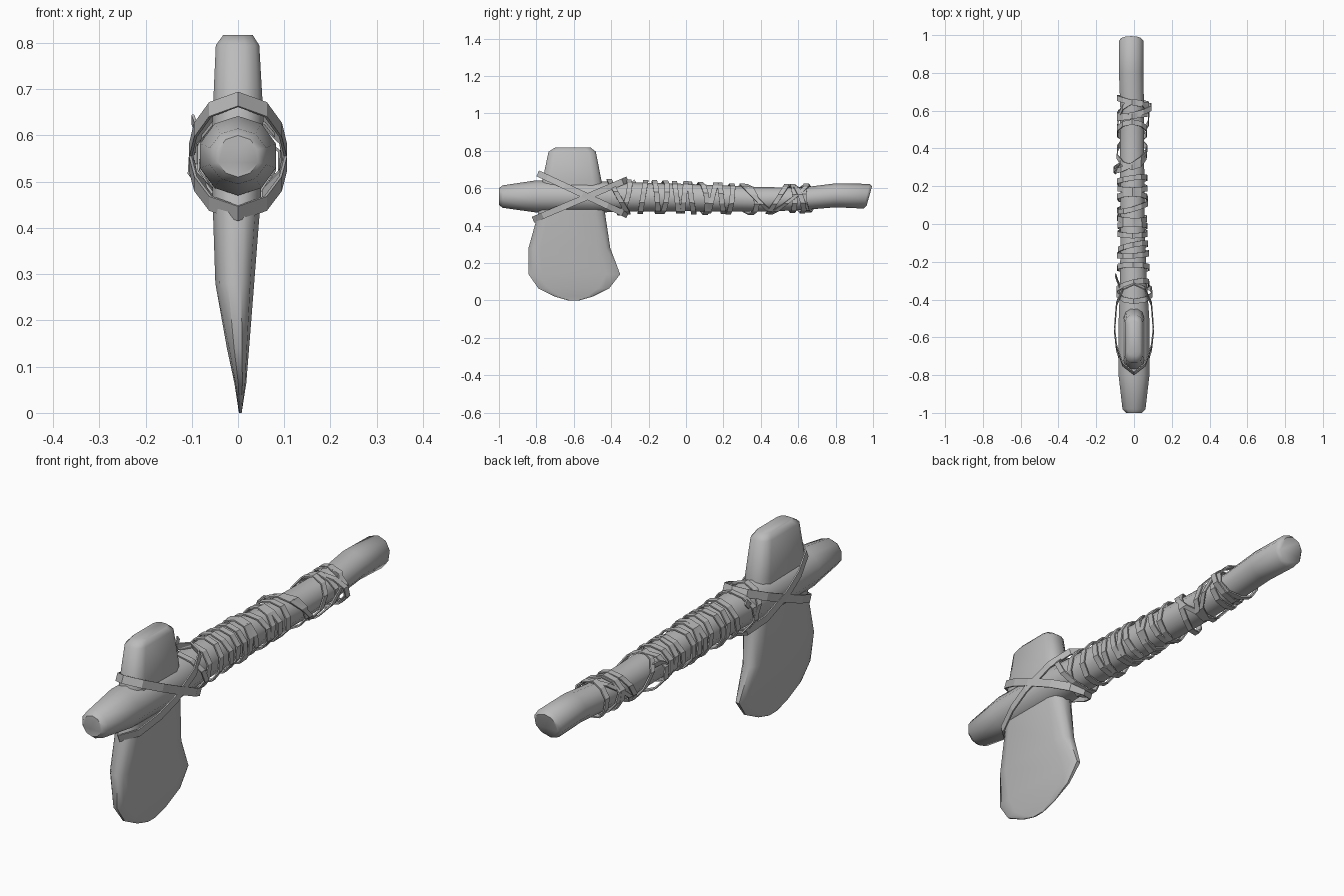
import bpy, bmesh, math, random
from mathutils import Vector

random.seed(4)
cube = bpy.data.objects.get("Cube")
if cube:
    bpy.data.objects.remove(cube)

grey = bpy.data.materials.new("plain grey")
grey.use_nodes = True
grey.diffuse_color = (0.5, 0.5, 0.5, 1)
for node in grey.node_tree.nodes:
    if node.type == 'BSDF_PRINCIPLED':
        node.inputs["Base Color"].default_value = grey.diffuse_color


def finish(name, bm, smooth=None):
    bmesh.ops.recalc_face_normals(bm, faces=bm.faces)
    mesh = bpy.data.meshes.new(name)
    bm.to_mesh(mesh)
    bm.free()
    mesh.materials.append(grey)
    obj = bpy.data.objects.new(name, mesh)
    bpy.context.collection.objects.link(obj)
    if smooth:
        bpy.ops.object.select_all(action='DESELECT')
        obj.select_set(True)
        bpy.context.view_layer.objects.active = obj
        bpy.ops.object.shade_smooth_by_angle(angle=math.radians(smooth))
    return obj


def loft(name, rings, smooth):
    bm = bmesh.new()
    rows = [[bm.verts.new(p) for p in ring] for ring in rings]
    n = len(rows[0])
    for a, b in zip(rows, rows[1:]):
        for i in range(n):
            j = (i + 1) % n
            bm.faces.new((a[i], a[j], b[j], b[i]))
    bm.faces.new(rows[0])
    bm.faces.new(rows[-1])
    return finish(name, bm, smooth)


def ribbon(name, points, across, width, closed=True):
    bm = bmesh.new()
    half = Vector(across).normalized() * width / 2
    rows = [(bm.verts.new(Vector(p) - half), bm.verts.new(Vector(p) + half)) for p in points]
    pairs = list(zip(rows, rows[1:]))
    if closed:
        pairs.append((rows[-1], rows[0]))
    for a, b in pairs:
        bm.faces.new((a[0], b[0], b[1], a[1]))
    obj = finish(name, bm)
    mod = obj.modifiers.new("thickness", 'SOLIDIFY')
    mod.thickness = 0.006
    mod.offset = 0
    return obj


# Wooden handle: y, centre x, centre z, half width, half height, end slant
SIDES = 10
stations = [
    (-1.0, 0, 0.555, 0.045, 0.045, 0),
    (-0.98, 0, 0.555, 0.064, 0.06, 0),
    (-0.8, 0, 0.556, 0.086, 0.086, 0),
    (-0.5, 0, 0.553, 0.085, 0.084, 0),
    (-0.3, -0.003, 0.553, 0.074, 0.078, 0),
    (0.0, -0.008, 0.55, 0.067, 0.073, 0),
    (0.4, -0.01, 0.54, 0.067, 0.066, 0),
    (0.62, -0.01, 0.543, 0.066, 0.06, 0),
    (0.8, -0.015, 0.562, 0.068, 0.064, 0),
    (0.965, -0.015, 0.557, 0.068, 0.066, 0.25),
    (0.98, -0.015, 0.557, 0.055, 0.052, 0.28),
]


def section(y):
    for a, b in zip(stations, stations[1:]):
        if a[0] <= y <= b[0]:
            t = (y - a[0]) / (b[0] - a[0])
            return [p + (q - p) * t for p, q in zip(a, b)]
    return stations[-1]


def turn(i):
    a = math.tau * i / SIDES
    return math.sin(a), math.cos(a)


rings = []
for y, cx, cz, rx, rz, slant in stations:
    rings.append([(cx + rx * s, y + slant * rz * c, cz + rz * c)
                  for s, c in map(turn, range(SIDES))])
loft("handle", rings, 50)

# Stone head: z, front y, back y, centre x, half thickness
quarter = [(1, 0.70), (0.8, 0.90), (0.35, 1)]
outline = []
for sx, sy in ((1, 1), (-1, 1), (-1, -1), (1, -1)):
    step = 1 if sx * sy > 0 else -1
    outline += [(sx * u, sy * v) for u, v in quarter[::step]]
levels = [
    (0.817, -0.70, -0.51, 0, 0.032),
    (0.795, -0.735, -0.482, -0.001, 0.047),
    (0.64, -0.768, -0.452, 0, 0.055),
    (0.46, -0.792, -0.432, -0.003, 0.052),
    (0.28, -0.842, -0.405, -0.007, 0.042),
    (0.14, -0.842, -0.352, 0.0, 0.024),
    (0.065, -0.79, -0.41, 0.005, 0.013),
    (0.02, -0.70, -0.50, 0.005, 0.006),
    (0.0, -0.63, -0.57, 0.005, 0.003),
]
rings = []
for z, front, back, cx, rx in levels:
    mid, ry = (front + back) / 2, (back - front) / 2
    rings.append([(cx + rx * u, mid + ry * v, z) for u, v in outline])
loft("stone_head", rings, 50)

# Crossed lashings holding the head to the handle
half_loop = [(0.06, 0.10), (0.092, 0.3), (0.103, 0.5), (0.092, 0.78), (0.055, 0.95)]
loop = ([(0, 0)] + half_loop + [(0, 1)] + [(-x, t) for x, t in half_loop[::-1]])
for name, y0, z0, y1, z1 in (("upper_lashing", -0.79, 0.678, -0.315, 0.457),
                             ("lower_lashing", -0.815, 0.432, -0.315, 0.645)):
    path = [(x, y0 + (y1 - y0) * t, z0 + (z1 - z0) * t) for x, t in loop]
    ribbon(name, path, (0, z0 - z1, y1 - y0), 0.034)

# Cord wraps along the handle: y, lean, lean direction in degrees, loose bulge
wraps = [
    (-0.36, 0.05, 180, 0.012), (-0.33, 0.03, 40, 0), (-0.23, 0.015, 0, 0),
    (-0.16, 0.01, 150, 0), (-0.12, 0.02, 60, 0), (-0.05, 0.012, 180, 0),
    (-0.01, 0.01, 0, 0), (0.03, 0.012, 190, 0), (0.09, 0.025, 120, 0),
    (0.14, 0.02, 0, 0), (0.19, 0.01, 180, 0), (0.235, 0.015, 50, 0),
    (0.33, 0.05, 110, -0.022), (0.38, 0.08, 180, 0), (0.49, 0.05, 0, 0),
    (0.55, 0.10, 10, 0.012), (0.57, 0.012, 90, 0), (0.60, 0.03, 140, 0.025),
    (0.65, 0.02, 250, 0.01),
]
for k, (y0, lean, direction, bulge) in enumerate(wraps):
    path = []
    for i in range(SIDES):
        s, c = turn(i)
        y = y0 + lean * math.cos(math.tau * i / SIDES - math.radians(direction))
        _, cx, cz, rx, rz, _ = section(y)
        gap = random.uniform(0.009, 0.016)
        loose = bulge * max(0, s * math.copysign(1, bulge))
        path.append((cx + (rx + gap) * s + loose, y, cz + (rz + gap) * c))
    ribbon(f"cord_wrap_{k + 1}", path, (0, 1, 0), 0.028)

# Loose cord ends
ribbon("front_cord_end", [(-0.075, -0.33, 0.59), (-0.088, -0.30, 0.61), (-0.098, -0.27, 0.635)],
       (0, 0.6, -0.8), 0.025, closed=False)
ribbon("middle_cord_end", [(-0.07, 0.33, 0.58), (-0.09, 0.30, 0.59), (-0.1, 0.27, 0.575)],
       (0, 0.5, 0.8), 0.025, closed=False)
